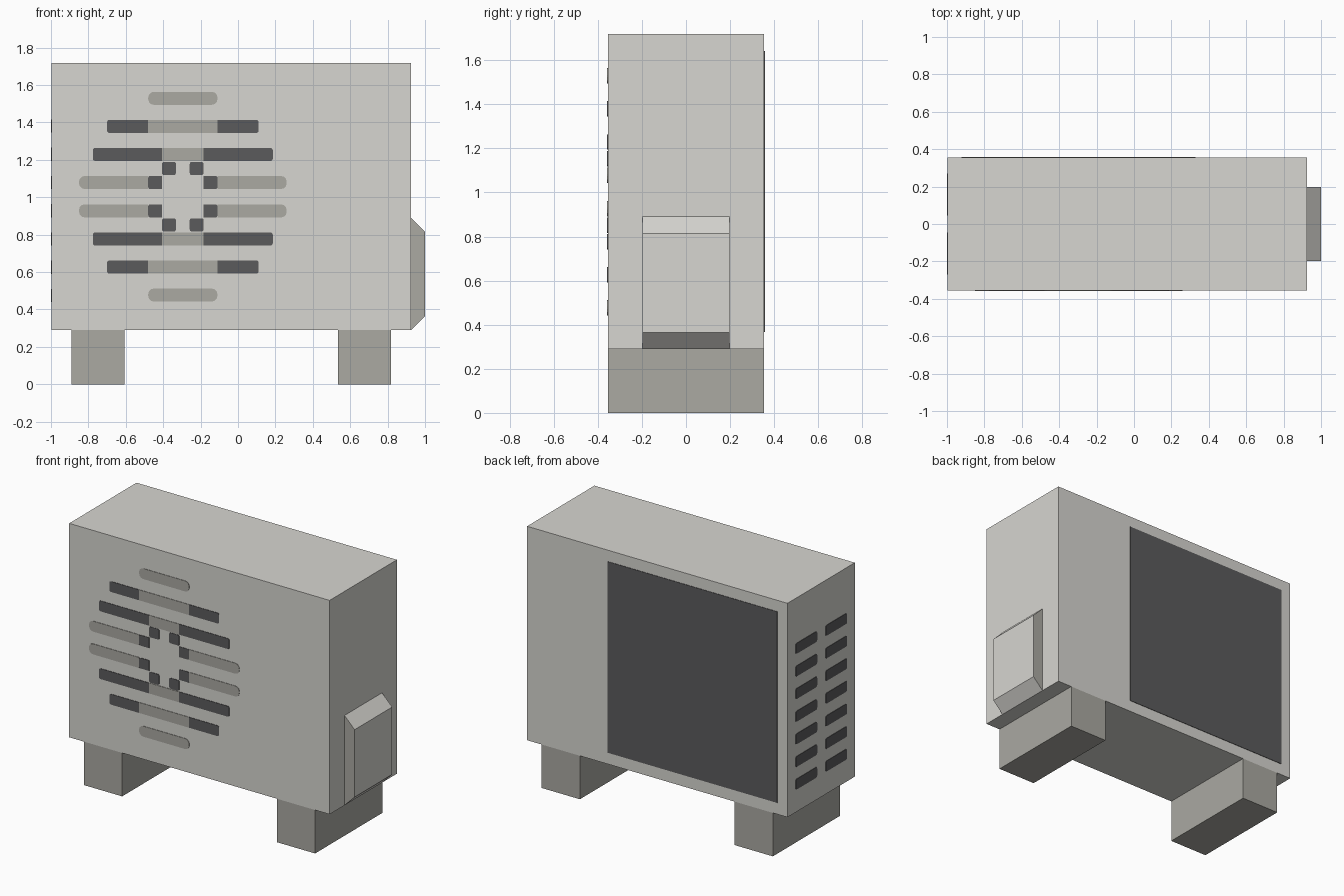
import bpy, bmesh, math
from mathutils import Vector

if "Cube" in bpy.data.objects:
    bpy.data.objects.remove(bpy.data.objects["Cube"])


def material(name, rgb):
    m = bpy.data.materials.new(name)
    m.diffuse_color = (*rgb, 1)
    m.use_nodes = True
    m.node_tree.nodes["Principled BSDF"].inputs["Base Color"].default_value = m.diffuse_color
    return m


light = material("light casing", (0.68, 0.67, 0.635))
grey = material("mid grey", (0.405, 0.398, 0.362))
dark = material("dark grey", (0.105, 0.105, 0.107))


def finish(bm, name, *mats):
    bmesh.ops.recalc_face_normals(bm, faces=bm.faces)
    mesh = bpy.data.meshes.new(name)
    bm.to_mesh(mesh)
    bm.free()
    for m in mats:
        mesh.materials.append(m)
    ob = bpy.data.objects.new(name, mesh)
    bpy.context.collection.objects.link(ob)
    return ob


def prism(bm, points, offset):
    """Solid from a flat outline pushed along an offset."""
    offset = Vector(offset)
    a = [bm.verts.new(p) for p in points]
    b = [bm.verts.new(Vector(p) + offset) for p in points]
    bm.faces.new(a)
    bm.faces.new(b[::-1])
    for i in range(len(a)):
        j = (i + 1) % len(a)
        bm.faces.new((a[i], a[j], b[j], b[i]))


def box(name, x0, x1, z0, z1, depth, mat):
    bm = bmesh.new()
    pts = [(x0, -depth, z0), (x1, -depth, z0), (x1, -depth, z1), (x0, -depth, z1)]
    prism(bm, pts, (0, 2 * depth, 0))
    return finish(bm, name, mat)


def slot(u0, u1, v0, v1, r0, r1):
    """Slot outline with corner radius r0 at the u0 end and r1 at the u1 end."""
    pts = []
    for u, v, su, sv, r, start in ((u0, v0, 1, 1, r0, 180), (u1, v0, -1, 1, r1, 270),
                                   (u1, v1, -1, -1, r1, 0), (u0, v1, 1, -1, r0, 90)):
        if r == 0:
            pts.append((u, v))
            continue
        for k in range(4):
            a = math.radians(start + 30 * k)
            pts.append((u + su * r + r * math.cos(a), v + sv * r + r * math.sin(a)))
    return pts


D, T = 0.355, 0.003

# Casing and feet
box("casing", -0.998, 0.925, 0.29, 1.718, D, light)
box("left_foot", -0.89, -0.607, 0, 0.29, D, grey)
box("right_foot", 0.535, 0.818, 0, 0.29, D, grey)

# Bevelled valve cover, its end faces grey
bm = bmesh.new()
outline = [(0.925, 0.29), (1.0, 0.365), (1.0, 0.815), (0.925, 0.89)]
prism(bm, [(x, -0.198, z) for x, z in outline], (0, 0.396, 0))
cover = finish(bm, "valve_cover", light, grey)
for f in cover.data.polygons:
    f.material_index = 1 if abs(f.normal.y) > 0.9 else 0

# Front fan grille: one quarter (inner, outer, height, inner/outer radius), mirrored
CX, CZ, H = -0.295, 1.003, 0.035
quarter = {
    "grille_grey_slots": (grey, [(0, 0.185, 0.526, 0, 0.03), (0, 0.185, 0.376, 0, 0),
                                 (0, 0.111, 0.226, 0, 0), (0.185, 0.555, 0.076, 0, 0.03)]),
    "grille_dark_slots": (dark, [(0.185, 0.405, 0.376, 0, 0.012), (0.111, 0.481, 0.226, 0, 0.012),
                                 (0.037, 0.111, 0.151, 0.01, 0.01), (0.111, 0.185, 0.076, 0, 0.01)]),
}
for name, (mat, rows) in quarter.items():
    bm = bmesh.new()
    for sx in (-1, 1):
        for sz in (-1, 1):
            for u0, u1, v, r0, r1 in rows:
                pts = slot(u0, u1, v - H, v + H, r0, r1)
                prism(bm, [(CX + sx * u, -D, CZ + sz * w) for u, w in pts], (0, -T, 0))
    finish(bm, name, mat)

# Left side vents, two columns of seven
bm = bmesh.new()
for s in (-1, 1):
    for i in range(7):
        z = CZ - 0.075 + (i - 3) * 0.151
        pts = slot(0.045, 0.271, z - H, z + H, 0.012, 0.012)
        prism(bm, [(-0.998, s * u, v) for u, v in pts], (-T, 0, 0))
finish(bm, "side_vents", dark)

# Rear coil panel
bm = bmesh.new()
pts = [(-0.923, D, 0.367), (0.33, D, 0.367), (0.33, D, 1.643), (-0.923, D, 1.643)]
prism(bm, pts, (0, T, 0))
finish(bm, "rear_coil_panel", dark)
